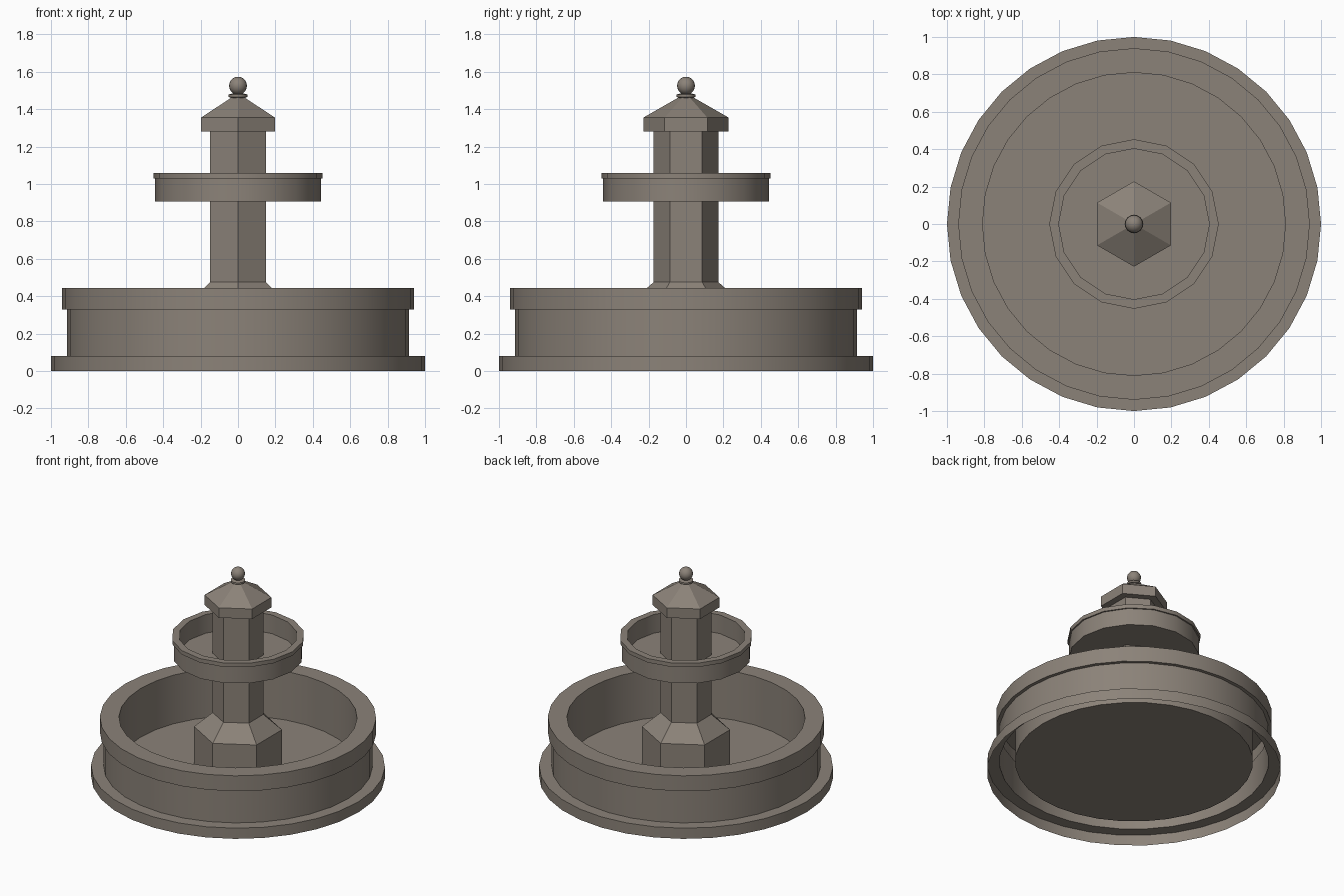
import bpy, bmesh, math

if "Cube" in bpy.data.objects:
    bpy.data.objects.remove(bpy.data.objects["Cube"])

stone = bpy.data.materials.new("grey_stone")
stone.diffuse_color = (0.26, 0.225, 0.19, 1)
stone.use_nodes = True
stone.node_tree.nodes["Principled BSDF"].inputs["Base Color"].default_value = stone.diffuse_color


def lathe(name, profile, sides, smooth=True):
    """Revolve (radius, z) points about z; the first corner lies on the y axis."""
    bm = bmesh.new()
    rings = []
    for r, z in profile:
        if r == 0:
            rings.append([bm.verts.new((0, 0, z))] * sides)
            continue
        ring = []
        for i in range(sides):
            a = math.pi / 2 + 2 * math.pi * i / sides
            ring.append(bm.verts.new((r * math.cos(a), r * math.sin(a), z)))
        rings.append(ring)
    for low, high in zip(rings, rings[1:]):
        for i in range(sides):
            j = (i + 1) % sides
            corners = (low[i], low[j], high[j], high[i])
            bm.faces.new(list(dict.fromkeys(corners)))
    bmesh.ops.dissolve_limit(bm, angle_limit=0.001, verts=bm.verts[:], edges=bm.edges[:])
    mesh = bpy.data.meshes.new(name)
    bm.to_mesh(mesh)
    bm.free()
    mesh.materials.append(stone)
    obj = bpy.data.objects.new(name, mesh)
    bpy.context.collection.objects.link(obj)
    if smooth:
        bpy.ops.object.select_all(action='DESELECT')
        obj.select_set(True)
        bpy.context.view_layer.objects.active = obj
        bpy.ops.object.shade_smooth_by_angle(angle=math.radians(30))
    return obj


# Lower basin: plinth step and outer wall, overhanging rim, inner wall and floor
lathe("basin_outer_wall", [(1, 0), (1, 0.08), (0.915, 0.08), (0.915, 0.33)], 32)
lathe("basin_rim", [(0.915, 0.33), (0.94, 0.33), (0.94, 0.445),
                    (0.81, 0.445), (0.81, 0.33)], 32)
lathe("basin_inside", [(0.81, 0.33), (0.81, 0.08), (0, 0.08)], 32)

# Hexagonal pedestal and column
lathe("column", [(0.30, 0.08), (0.30, 0.365), (0.173, 0.475), (0.173, 1.28)], 6, False)

# Upper bowl with a thin lip
lathe("upper_bowl", [(0, 0.905), (0.443, 0.905), (0.443, 1.03), (0.453, 1.03),
                     (0.453, 1.06), (0.403, 1.06), (0.403, 0.92), (0, 0.92)], 16)

# Hexagonal cap with a sloping roof
lathe("cap", [(0, 1.28), (0.228, 1.28), (0.228, 1.355), (0.03, 1.468), (0, 1.468)], 6, False)

# Finial: collar and ball
lathe("finial_collar", [(0.03, 1.45), (0.04, 1.462), (0.05, 1.465), (0.05, 1.478),
                        (0.03, 1.484), (0, 1.484)], 16)
ball = [(0.048 * math.sin(math.pi * k / 10) if 0 < k < 10 else 0,
         1.525 - 0.048 * math.cos(math.pi * k / 10)) for k in range(11)]
lathe("finial_ball", ball, 16)
